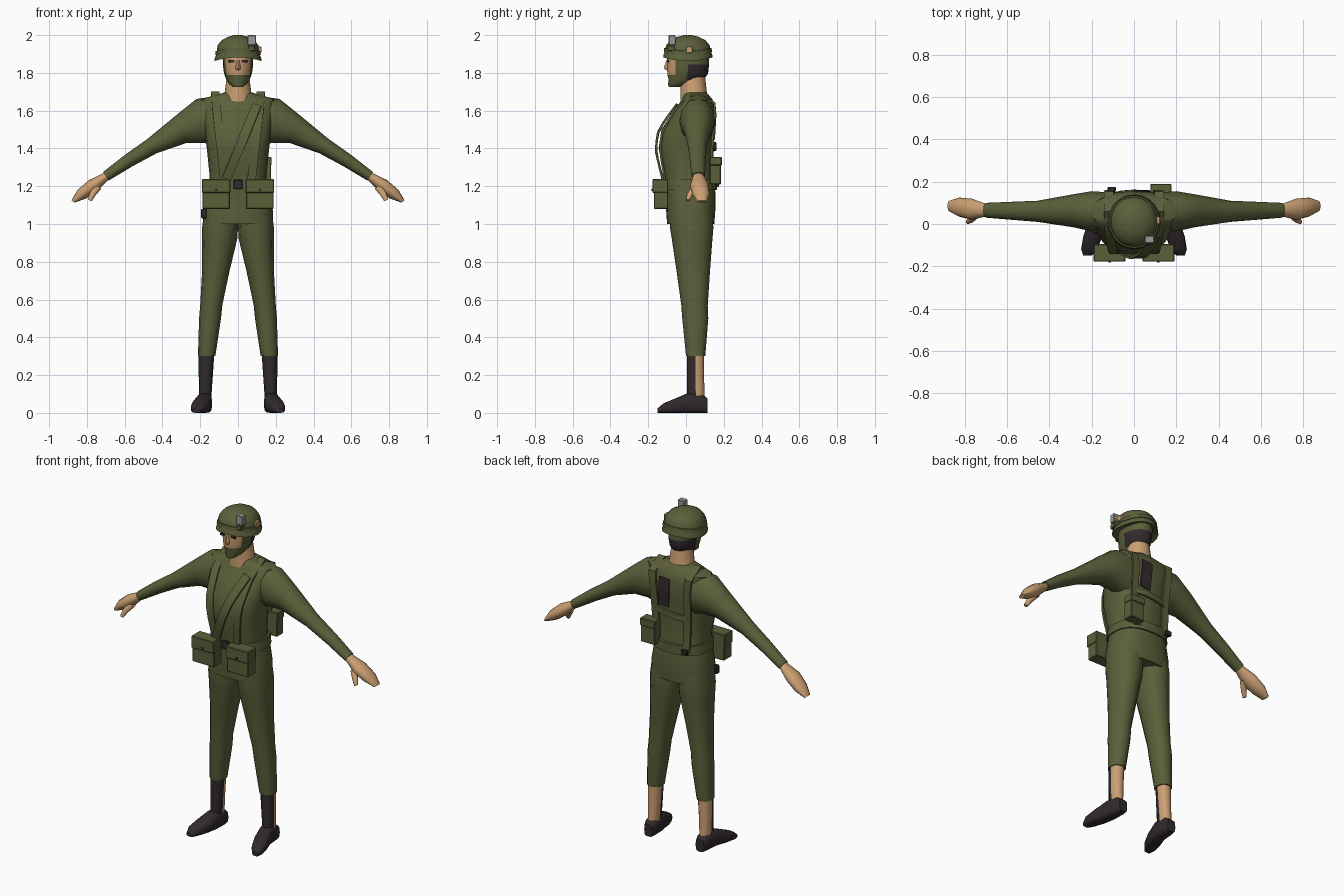
import bpy, bmesh, math
from mathutils import Vector

if "Cube" in bpy.data.objects:
    bpy.data.objects.remove(bpy.data.objects["Cube"])


def material(name, rgb):
    m = bpy.data.materials.new(name)
    m.use_nodes = True
    m.diffuse_color = (*rgb, 1)
    m.node_tree.nodes["Principled BSDF"].inputs["Base Color"].default_value = (*rgb, 1)
    return m


OLIVE = material("olive cloth", (.105, .115, .042))
SKIN = material("skin", (.6, .35, .17))
DARK = material("dark brown", (.032, .023, .025))
GREY = material("grey metal", (.32, .32, .32))


def finish(name, bm, mats, rule=None, angle=45):
    bmesh.ops.recalc_face_normals(bm, faces=bm.faces)
    if rule:
        for f in bm.faces:
            f.material_index = rule(f.calc_center_median())
    mesh = bpy.data.meshes.new(name)
    bm.to_mesh(mesh)
    bm.free()
    ob = bpy.data.objects.new(name, mesh)
    bpy.context.collection.objects.link(ob)
    for m in mats:
        mesh.materials.append(m)
    bpy.ops.object.select_all(action='DESELECT')
    ob.select_set(True)
    bpy.context.view_layer.objects.active = ob
    bpy.ops.object.shade_smooth_by_angle(angle=math.radians(angle))
    return ob


def oval(c, u, v, n=12, p=2.0):
    pts = []
    for i in range(n):
        a = math.tau * i / n
        k = [math.copysign(abs(t) ** (2 / p), t) for t in (math.cos(a), math.sin(a))]
        pts.append(Vector(c) + Vector(u) * k[0] + Vector(v) * k[1])
    return pts


def loft(name, rings, mats, rule=None, angle=45):
    bm = bmesh.new()
    rows = [[bm.verts.new(p) for p in r] for r in rings]
    n = len(rows[0])
    for a, b in zip(rows, rows[1:]):
        for i in range(n):
            j = (i + 1) % n
            bm.faces.new((a[i], a[j], b[j], b[i]))
    bm.faces.new(rows[0])
    bm.faces.new(rows[-1])
    return finish(name, bm, mats, rule, angle)


def level(z, cy, rx, ry, n=16, p=2.0, cx=0):
    return oval((cx, cy, z), (rx, 0, 0), (0, ry, 0), n, p)


def box(name, x, y, z, mat, bevel=0.004):
    bm = bmesh.new()
    bmesh.ops.create_cube(bm, size=1)
    for v in bm.verts:
        v.co = [(a + b) / 2 + c * (b - a) for (a, b), c in zip((x, y, z), v.co)]
    if bevel:
        bmesh.ops.bevel(bm, geom=bm.edges[:], offset=bevel, segments=1, affect='EDGES')
    return finish(name, bm, [mat], angle=30)


# Jacket: z, centre y, half width, half depth
TORSO = [(1.0, .025, .185, .125), (1.07, .025, .185, .13), (1.17, .025, .165, .13),
         (1.25, .015, .15, .13), (1.4, 0, .165, .145), (1.5, .01, .178, .14),
         (1.6, .045, .195, .11), (1.66, .06, .2, .08), (1.695, .05, .075, .06)]
P = 2.5
loft("jacket", [level(*r, n=20, p=P) for r in TORSO], [OLIVE])


def skin_y(x, z, side, gap=.008):
    """Depth of the jacket surface at x, z on the front (-1) or back (1)."""
    for a, b in zip(TORSO, TORSO[1:]):
        if a[0] <= z <= b[0]:
            t = (z - a[0]) / (b[0] - a[0])
            _, cy, rx, ry = [p + (q - p) * t for p, q in zip(a, b)]
            k = min(abs(x) / rx, .97)
            return cy + side * (ry * (1 - k ** P) ** (1 / P) + gap)


def strap(name, pts, width, thick=.012, mat=OLIVE):
    pts = [Vector(p) for p in pts]
    rings = []
    for i, p in enumerate(pts):
        t = (pts[min(i + 1, len(pts) - 1)] - pts[max(i - 1, 0)]).normalized()
        w = Vector((0, 0, 1)) if abs(t.x) > .9 else Vector((1, 0, 0))
        w = (w - t * w.dot(t)).normalized()
        h = t.cross(w) * thick / 2
        w *= width / 2
        rings.append([p + w + h, p + w - h, p - w - h, p - w + h])
    return loft(name, rings, [mat], angle=30)


def run(x0, z0, x1, z1, side, steps=7, gap=.008):
    out = []
    for i in range(steps):
        t = i / (steps - 1)
        x, z = x0 + (x1 - x0) * t, z0 + (z1 - z0) * t
        out.append((x, skin_y(x, z, side, gap), z))
    return out


# Webbing
loft("belt", [level(z, .025, rx, ry, 20, P) for z, rx, ry in
              ((1.18, .15, .12), (1.18, .17, .138), (1.235, .162, .138), (1.235, .14, .12))], [OLIVE])
for s, side in ((1, "left"), (-1, "right")):
    path = run(s * .07, 1.22, s * .115, 1.62, -1) + [(s * .12, .06, 1.695)]
    path += [(s * .12, .15, 1.64)] + run(s * .115, 1.58, s * .1, 1.2, 1, gap=.014)
    strap(side + "_suspender", path, .045)
strap("diagonal_sling", run(.1, 1.63, -.06, 1.24, -1, 9, .016), .05)
strap("back_cross_strap", run(-.1, 1.4, .1, 1.42, 1, 5, .01), .035)
strap("back_dark_patch", run(.035, 1.62, .045, 1.45, 1, 5, .005), .07, .006, DARK)
box("belt_buckle", (-.025, .025), (-.125, -.112), (1.185, 1.235), DARK)
box("strap_buckle", (-.125, -.085), (.155, .175), (1.195, 1.225), DARK)
box("hip_clip", (-.195, -.165), (-.045, -.015), (1.03, 1.08), DARK)

# Pouches
for s, side in ((1, "left"), (-1, "right")):
    xs = sorted((s * .043, s * .188))
    box(side + "_pouch", xs, (-.17, -.095), (1.08, 1.23), OLIVE)
    box(side + "_pouch_lid", (xs[0] - .003, xs[1] + .003), (-.178, -.095), (1.165, 1.237), OLIVE)
    box(side + "_pouch_stud", (s * .115 - .006, s * .115 + .006), (-.183, -.177), (1.175, 1.187), DARK, 0)
box("back_pouch", (.08, .175), (.125, .185), (1.21, 1.35), OLIVE)
box("back_pouch_lid", (.077, .178), (.125, .19), (1.31, 1.355), OLIVE)

# Limb tables: arms as top xz, bottom xz, y range
ARM = [((.13, 1.675), (.12, 1.41), -.03, .15), ((.22, 1.662), (.18, 1.43), -.035, .155),
       ((.31, 1.59), (.27, 1.43), -.015, .14), ((.48, 1.45), (.43, 1.375), .01, .11),
       ((.6, 1.365), (.56, 1.305), .02, .105), ((.715, 1.275), (.685, 1.23), .03, .1)]
HAND = [((.7, 1.275), (.68, 1.24), .038, .092), ((.79, 1.232), (.745, 1.175), .02, .12),
        ((.85, 1.18), (.805, 1.135), .035, .125), ((.882, 1.125), (.865, 1.113), .06, .11)]
THUMB = [((.755, 1.215), (.725, 1.185), .03, .07), ((.785, 1.165), (.755, 1.15), .005, .04),
         ((.795, 1.13), (.775, 1.12), 0, .02)]
# Legs as z, x range, y range
LEG = [(1.06, .0, .18, -.085, .14), (.98, .0, .19, -.085, .145), (.92, .004, .19, -.075, .14),
       (.75, .045, .19, -.05, .127), (.57, .083, .2, -.025, .115), (.5, .09, .206, -.02, .118),
       (.3, .12, .212, 0, .102)]
CALF = [(.32, .125, .208, .005, .095), (.2, .133, .208, .005, .095), (.07, .142, .205, .005, .1)]
# Shoe as y, x range, top z
SHOE = [(.115, .145, .2, .075), (.09, .137, .21, .095), (.01, .137, .218, .105),
        (-.06, .15, .24, .075), (-.12, .175, .25, .05), (-.15, .2, .24, .025)]


def arm_rings(table, s):
    rings = []
    for (tx, tz), (bx, bz), y0, y1 in table:
        c = (s * (tx + bx) / 2, (y0 + y1) / 2, (tz + bz) / 2)
        rings.append(oval(c, (s * (tx - bx) / 2, 0, (tz - bz) / 2), (0, (y1 - y0) / 2, 0)))
    return rings


def leg_rings(table, s):
    return [level(z, (c + d) / 2, (b - a) / 2, (d - c) / 2, 12, 2.2, s * (a + b) / 2)
            for z, a, b, c, d in table]


for s, side in ((1, "left"), (-1, "right")):
    loft(side + "_sleeve", arm_rings(ARM, s), [OLIVE])
    loft(side + "_hand", arm_rings(HAND, s), [SKIN])
    loft(side + "_thumb", arm_rings(THUMB, s), [SKIN])
    loft(side + "_trouser_leg", leg_rings(LEG, s), [OLIVE])
    loft(side + "_ankle", leg_rings(CALF, s), [DARK, SKIN], lambda c: int(c.y > .051))
    loft(side + "_shoe", [oval((s * (a + b) / 2, y, h / 2), ((b - a) / 2, 0, 0), (0, 0, h / 2), 12, 3.5)
                          for y, a, b, h in SHOE], [DARK])

# Neck and head
loft("neck", [level(1.64, .045, .085, .075), level(1.7, .04, .07, .07),
              level(1.79, .035, .058, .065)], [SKIN])


def face_paint(c):
    if c.y < -.045 and abs(c.x) < .065 and c.z > 1.79:
        return 0
    return 2 if c.y > .0 and c.z < 1.845 else 1


HEAD = [(1.725, -.06, .025, .03), (1.74, -.04, .045, .055), (1.765, 0, .062, .092),
        (1.79, .008, .072, .106), (1.815, .01, .077, .11), (1.845, .01, .08, .111),
        (1.88, .01, .081, .111), (1.93, .01, .08, .105)]
loft("head", [level(*r, n=20) for r in HEAD], [SKIN, OLIVE, DARK], face_paint)
nose = [level(1.865, -.095, .008, .01, 8), level(1.825, -.1, .014, .018, 8), level(1.815, -.095, .01, .012, 8)]
loft("nose", nose, [SKIN])
for s, side in ((1, "left"), (-1, "right")):
    box(side + "_eye", sorted((s * .018, s * .05)), (-.099, -.09), (1.855, 1.867), DARK, 0)

# Helmet with drooping sides
HELMET = [(1.89, .105, .108), (1.882, .126, .131), (1.9, .122, .128), (1.915, .113, .121),
          (1.945, .109, .116), (1.972, .087, .094), (1.99, .055, .06), (2.0, .02, .022)]
helmet = loft("helmet", [level(z, .01, a, b, 20) for z, a, b in HELMET], [OLIVE], angle=40)
band = loft("helmet_band", [level(z, .01, a, b, 20) for z, a, b in
                            ((1.912, .11, .115), (1.912, .121, .128), (1.932, .118, .125),
                             (1.932, .105, .11))], [OLIVE], angle=30)
for ob in (helmet, band):
    for v in ob.data.vertices:
        if v.co.z < 1.94:
            v.co.z -= .018 * (v.co.x / .12) ** 2
box("helmet_light", (.05, .096), (-.092, -.055), (1.945, 2.0), GREY)
box("helmet_light_mount", (.055, .09), (-.098, -.06), (1.915, 1.945), OLIVE)
box("helmet_side_tag", (.1, .124), (.0, .035), (1.905, 1.94), SKIN, .003)
